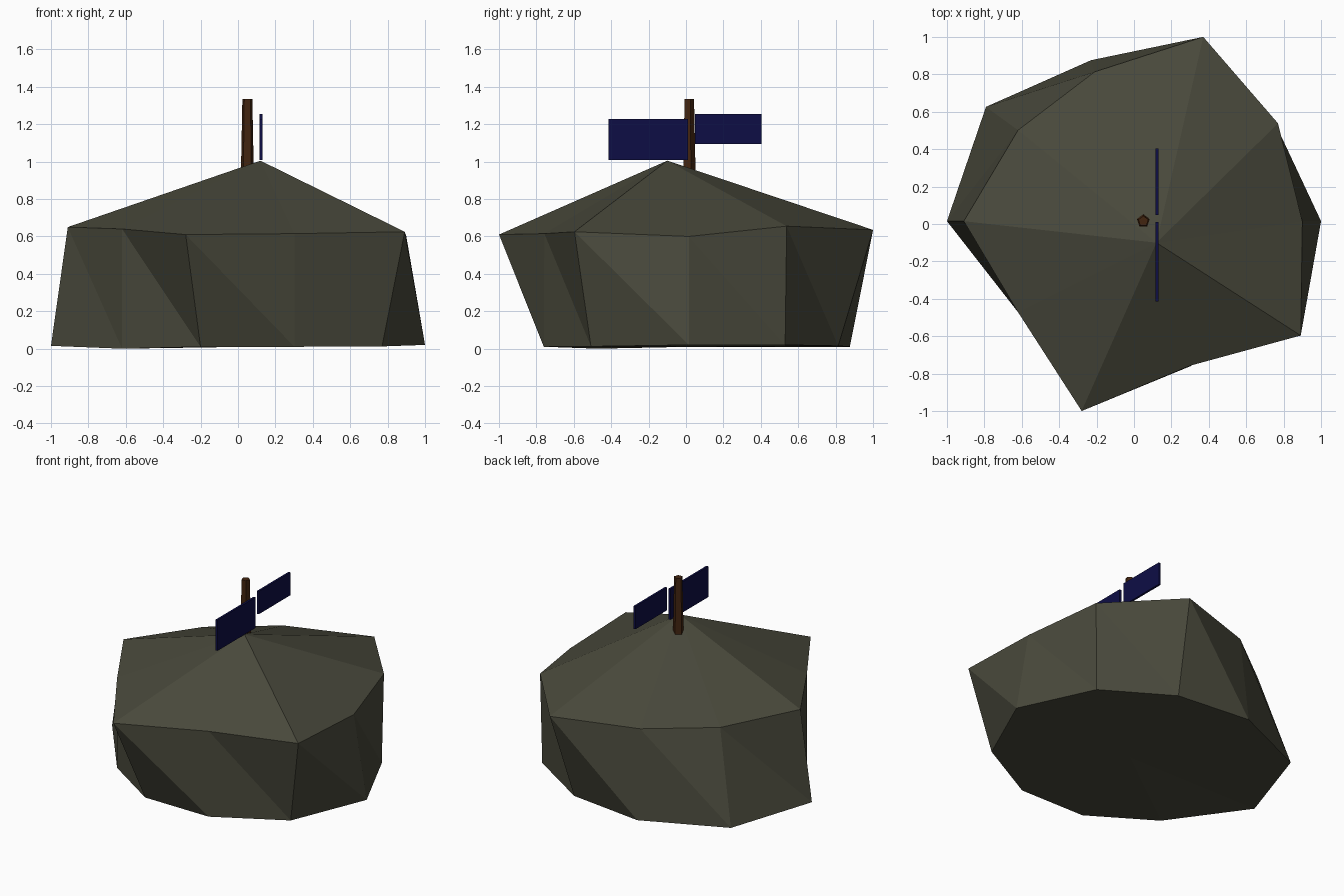
import bpy, bmesh, math

if "Cube" in bpy.data.objects:
    bpy.data.objects.remove(bpy.data.objects["Cube"])

def mat(name, rgb):
    m = bpy.data.materials.new(name)
    m.diffuse_color = (*rgb, 1)
    m.use_nodes = True
    m.node_tree.nodes["Principled BSDF"].inputs["Base Color"].default_value = m.diffuse_color
    return m

STONE = mat("dark_stone", (0.066, 0.066, 0.044))
WOOD = mat("brown_wood", (0.055, 0.018, 0.005))
NAVY = mat("navy_board", (0.004, 0.004, 0.06))
CX, CY = 0.05, 0.015

def finish(bm, name, material):
    bmesh.ops.recalc_face_normals(bm, faces=bm.faces[:])
    me = bpy.data.meshes.new(name)
    bm.to_mesh(me)
    bm.free()
    me.materials.append(material)
    ob = bpy.data.objects.new(name, me)
    bpy.context.collection.objects.link(ob)
    return ob

def ring(bm, radii, heights, start=0.0):
    """Ring of vertices at even angles around the post axis."""
    n = len(radii)
    return [bm.verts.new((CX + r * math.cos(start + math.tau * i / n),
                          CY + r * math.sin(start + math.tau * i / n), z))
            for i, (r, z) in enumerate(zip(radii, heights))]

# Faceted boulder: ten-sided irregular rings, triangulated walls, peaked top
bm = bmesh.new()
low = ring(bm, [.95, .876, .84, .905, 1.04, 1.05, .828, .81, .815, .89],
           [.02, .02, .015, .01, .01, .015, .0, .01, .01, .012])
high = ring(bm, [.85, .89, 1.036, .84, .828, .96, .828, 1.067, .812, 1.04],
            [.60, .655, .635, .63, .63, .65, .64, .61, .615, .625])
peak = bm.verts.new((0.12, -0.10, 1.005))
base = bm.verts.new((CX, CY, 0.01))
for i in range(10):
    j = (i + 1) % 10
    bm.faces.new((low[i], low[j], high[i]))
    bm.faces.new((high[i], low[j], high[j]))
    bm.faces.new((high[i], high[j], peak))
    bm.faces.new((low[j], low[i], base))
finish(bm, "boulder", STONE)

# Tapered five-sided post
bm = bmesh.new()
a = ring(bm, [0.037] * 5, [0.9] * 5, math.pi / 2)
b = ring(bm, [0.028] * 5, [1.335] * 5, math.pi / 2)
for i in range(5):
    j = (i + 1) % 5
    bm.faces.new((a[i], a[j], b[j], b[i]))
bm.faces.new(b)
bm.faces.new(a[::-1])
finish(bm, "post", WOOD)

# Two thin sign boards
def board(name, y0, y1, z0, z1, x0=0.115, x1=0.13):
    bm = bmesh.new()
    bmesh.ops.create_cube(bm, size=1)
    for v in bm.verts:
        v.co = (x1 if v.co.x > 0 else x0,
                y1 if v.co.y > 0 else y0,
                z1 if v.co.z > 0 else z0)
    finish(bm, name, NAVY)

board("large_sign_board", -0.415, 0.01, 1.01, 1.228)
board("small_sign_board", 0.048, 0.403, 1.093, 1.255)
